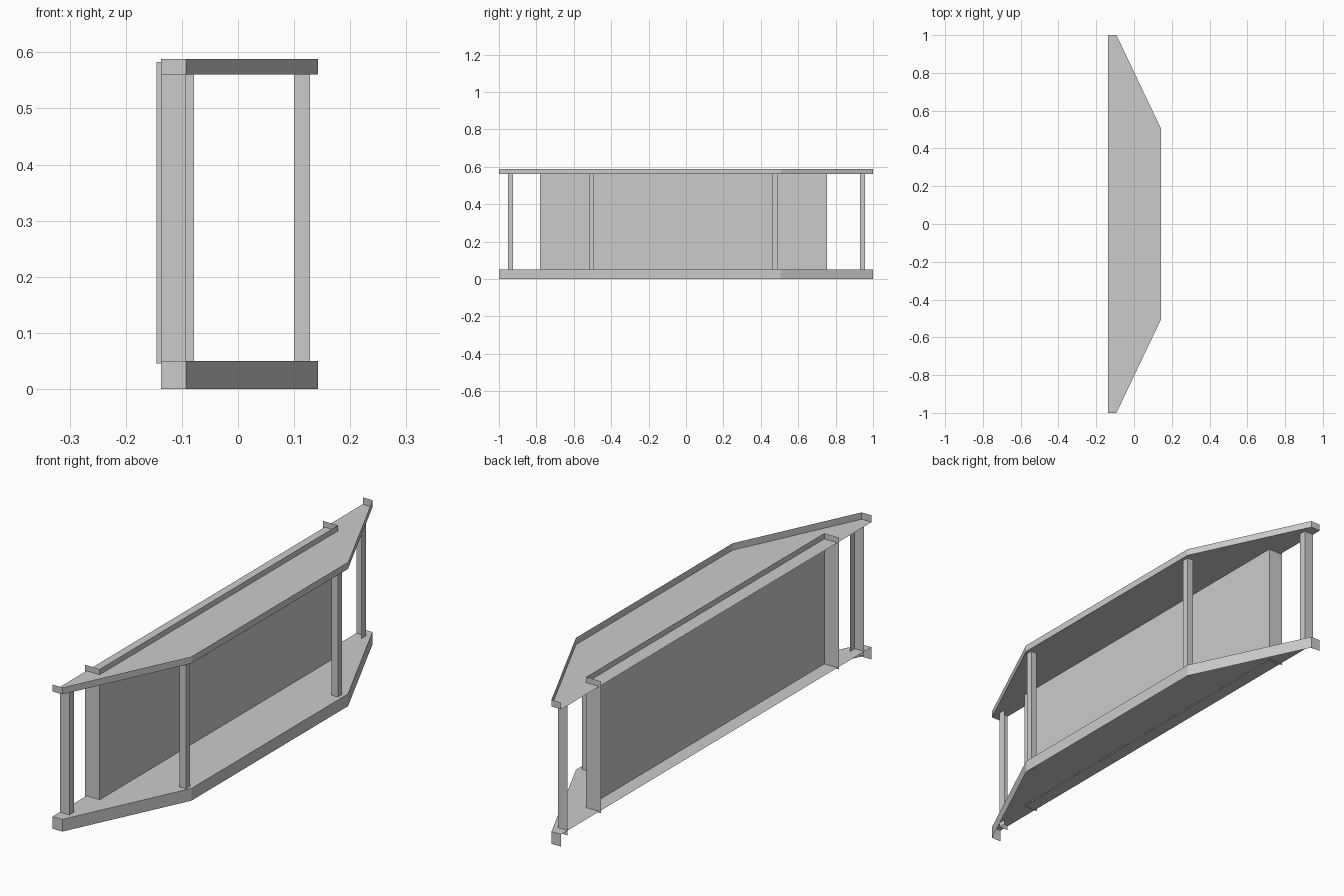
import bpy

if "Cube" in bpy.data.objects:
    bpy.data.objects.remove(bpy.data.objects["Cube"])


def wall_part(name, path, z0, z1, floor_z=None, closed=False):
    """Thin sheet walls along a plan path, with an optional flat sheet."""
    n = len(path)
    verts = [(x, y, z0) for x, y in path] + [(x, y, z1) for x, y in path]
    count = n if closed else n - 1
    faces = [(i, (i + 1) % n, n + (i + 1) % n, n + i) for i in range(count)]
    if floor_z == z1:
        faces.append(tuple(range(n, 2 * n)))
    elif floor_z == z0:
        faces.append(tuple(reversed(range(n))))
    mesh = bpy.data.meshes.new(name)
    mesh.from_pydata(verts, [], faces)
    obj = bpy.data.objects.new(name, mesh)
    bpy.context.collection.objects.link(obj)
    return obj


def rect(x0, x1, y0, y1):
    return [(x0, y0), (x1, y0), (x1, y1), (x0, y1)]


# Shelf outline, open along the back edge
outline = [(-0.137, -1), (-0.093, -1), (0.143, -0.505),
           (0.143, 0.505), (-0.093, 1), (-0.137, 1)]

# Lower shelf (open below) and upper shelf (open above)
wall_part("lower_shelf", outline, 0.0, 0.05, floor_z=0.05)
wall_part("upper_shelf", outline, 0.56, 0.588, floor_z=0.56)

# Shallow back panel, open at the rear
wall_part("back_panel", rect(-0.145, -0.078, -0.78, 0.755), 0.045, 0.583)

# Square front posts
for side, y in (("left", -0.505), ("right", 0.475)):
    wall_part("front_post_" + side,
              rect(0.1, 0.128, y - 0.014, y + 0.014),
              0.03, 0.56, floor_z=0.03, closed=True)

# Angle-section end posts
wall_part("end_post_left",
          [(-0.136, -0.953), (-0.094, -0.953), (-0.094, -0.924)], 0.03, 0.56)
wall_part("end_post_right",
          [(-0.094, 0.929), (-0.094, 0.958), (-0.136, 0.958)], 0.03, 0.56)
